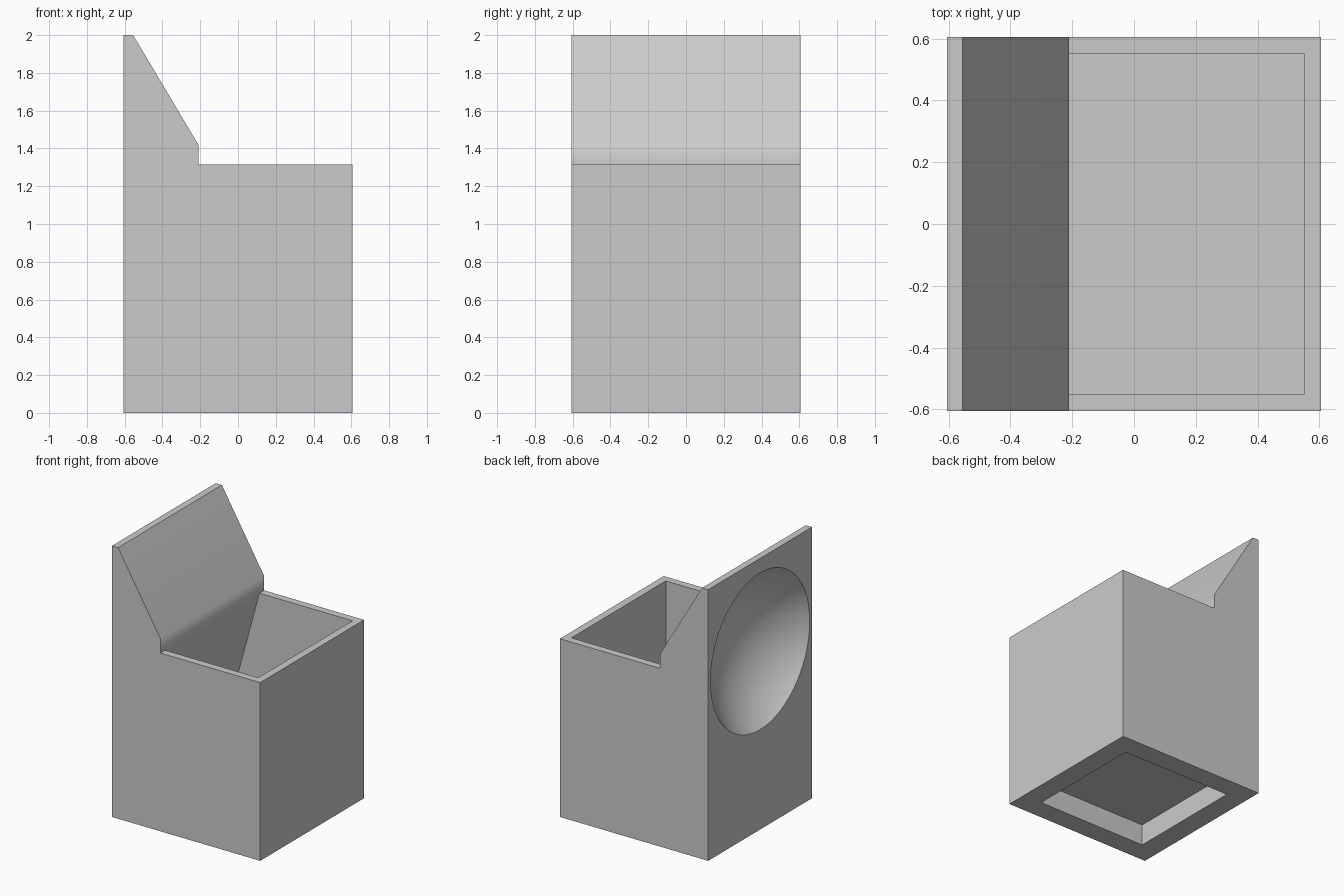
import bpy
import math

if "Cube" in bpy.data.objects:
    bpy.data.objects.remove(bpy.data.objects["Cube"], do_unlink=True)

HALF = 0.605      # half width of the box
INNER = 0.55      # half width of the open bin
RIM = 1.315       # height of the open rim
LIP_X = -0.21     # front of the tall back section
FLOOR = 0.21
LEAN = 0.273      # inward lean of the inner wall

grey = bpy.data.materials.new("plain grey")
grey.use_nodes = True
grey.diffuse_color = (0.6, 0.6, 0.6, 1)
grey.node_tree.nodes["Principled BSDF"].inputs["Base Color"].default_value = (0.6, 0.6, 0.6, 1)


def prism(name, profile, half_depth):
    """Extrude an x-z profile symmetrically along y."""
    n = len(profile)
    verts = [(x, y, z) for y in (-half_depth, half_depth) for x, z in profile]
    faces = [list(range(n)), list(range(2 * n - 1, n - 1, -1))]
    faces += [(i, i + n, (i + 1) % n + n, (i + 1) % n) for i in range(n)]
    mesh = bpy.data.meshes.new(name)
    mesh.from_pydata(verts, [], faces)
    mesh.materials.append(grey)
    obj = bpy.data.objects.new(name, mesh)
    bpy.context.collection.objects.link(obj)
    return obj


def activate(obj):
    bpy.ops.object.select_all(action="DESELECT")
    obj.select_set(True)
    bpy.context.view_layer.objects.active = obj


def carve(target, cutter):
    """Subtract the cutter and discard it."""
    cutter.hide_render = True
    mod = target.modifiers.new("carve", "BOOLEAN")
    mod.operation = "DIFFERENCE"
    mod.solver = "EXACT"
    mod.object = cutter
    activate(target)
    bpy.ops.object.modifier_apply(modifier=mod.name)
    bpy.data.objects.remove(cutter, do_unlink=True)


# Box with a tall, sloped section along one side
body = prism("box_body", [(-HALF, 0), (HALF, 0), (HALF, RIM), (LIP_X, RIM),
                          (LIP_X, 1.42), (-0.555, 2), (-HALF, 2)], HALF)

# Open bin with one leaning wall
top = RIM + 0.1
carve(body, prism("bin_cutter", [
    (LIP_X - LEAN * (RIM - FLOOR), FLOOR), (INNER, FLOOR),
    (INNER, top), (LIP_X + LEAN * 0.1, top)], INNER))

# Shallow square recess under the base
carve(body, prism("base_cutter", [(-0.45, -0.1), (0.45, -0.1),
                                  (0.45, 0.157), (-0.45, 0.157)], 0.45))

# Round dish in the tall side
dish_r, depth = 0.578, 0.27
radius = (dish_r ** 2 + depth ** 2) / (2 * depth)
bpy.ops.mesh.primitive_uv_sphere_add(
    segments=64, ring_count=64, radius=radius,
    location=(-HALF + depth - radius, 0, RIM), rotation=(0, math.pi / 2, 0))
dish = bpy.context.object
dish.name = "dish_cutter"
dish.data.materials.append(grey)
carve(body, dish)

# Smooth dish and lip, crisp edges elsewhere
activate(body)
bpy.ops.object.shade_smooth_by_angle(angle=math.radians(35))
weighted = body.modifiers.new("weighted normals", "WEIGHTED_NORMAL")
weighted.keep_sharp = True
